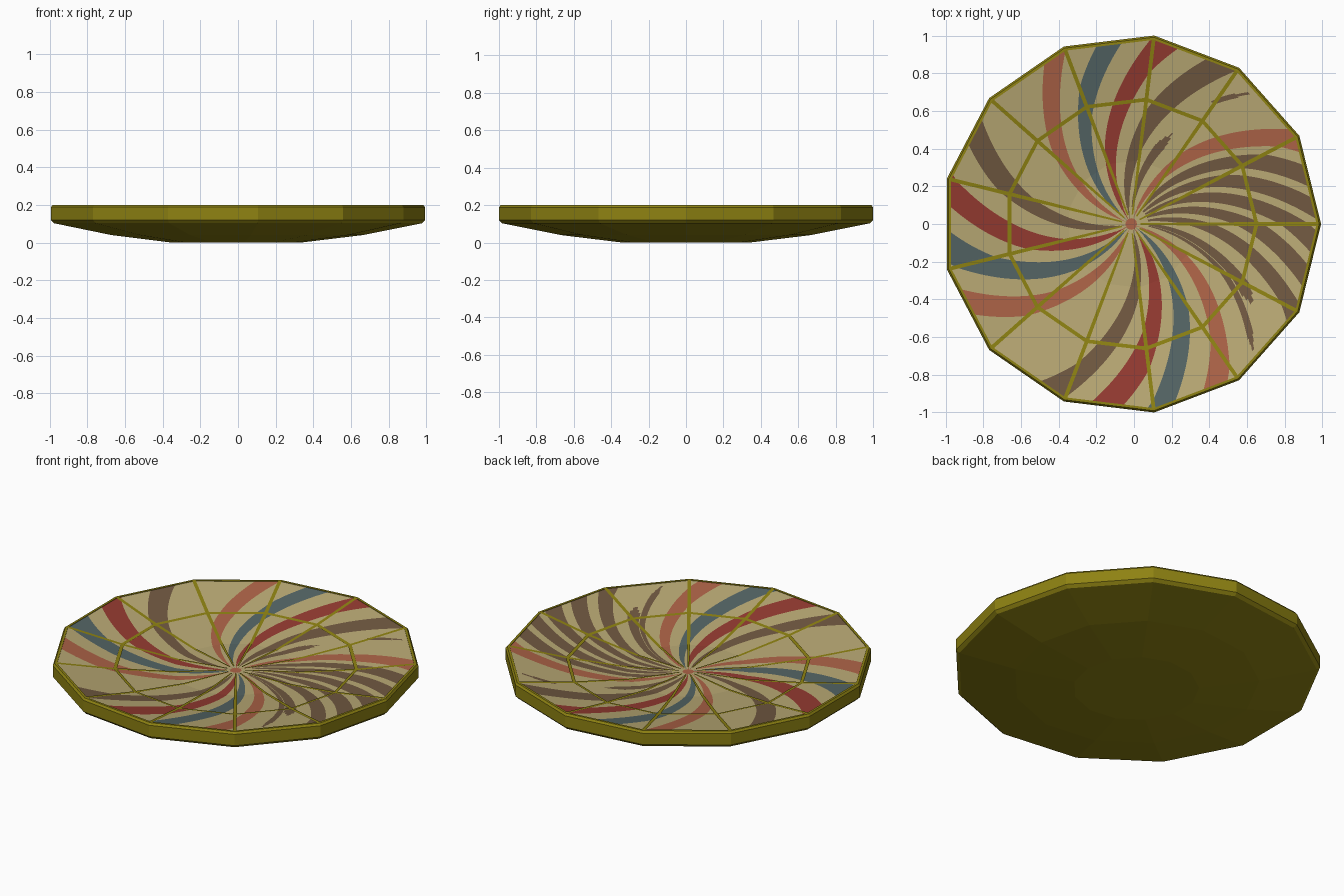
import bpy, bmesh, math

if "Cube" in bpy.data.objects:
    bpy.data.objects.remove(bpy.data.objects["Cube"])

N = 13                      # sides of the plate
CX = -0.0147                # pole position that centres the odd polygon
STEP = 2 * math.pi / N


def material(name, srgb):
    lin = [(c / 255 / 12.92) if c < 10 else ((c / 255 + 0.055) / 1.055) ** 2.4 for c in srgb]
    m = bpy.data.materials.new(name)
    m.diffuse_color = (*lin, 1)
    m.use_nodes = True
    m.node_tree.nodes["Principled BSDF"].inputs["Base Color"].default_value = m.diffuse_color
    return m


OLIVE = material("olive", (142, 130, 18))
PAINTS = [material("tan", (186, 170, 117)), material("brown", (113, 89, 65)),
          material("dark_red", (149, 59, 49)), material("slate_blue", (84, 101, 101)),
          material("salmon", (173, 99, 71))]
TAN, BROWN, RED, BLUE, SALMON = range(5)


def make_object(name, bm, mats):
    bmesh.ops.recalc_face_normals(bm, faces=bm.faces)
    me = bpy.data.meshes.new(name)
    bm.to_mesh(me)
    bm.free()
    for m in mats:
        me.materials.append(m)
    ob = bpy.data.objects.new(name, me)
    ob.location.x = CX
    bpy.context.collection.objects.link(ob)
    return ob


def polar(r, a, z):
    return (r * math.cos(a), r * math.sin(a), z)


# Outer shell: underside and rim, turned in 13 flat sides
profile = [(0.345, 0), (0.675, 0.04), (0.99, 0.103), (1.0074, 0.12),
           (1.0074, 0.188), (0.998, 0.2), (0.984, 0.2), (0.984, 0.19)]
bm = bmesh.new()
rings = [[bm.verts.new(polar(r, i * STEP, z)) for i in range(N)] for r, z in profile]
bm.faces.new(rings[0][::-1])
for lo, hi in zip(rings, rings[1:]):
    for i in range(N):
        j = (i + 1) % N
        bm.faces.new((lo[i], lo[j], hi[j], hi[i]))
make_object("plate_shell", bm, [OLIVE])

# Dish height by corner radius
DISH = [(0, 0.105), (0.34, 0.11), (0.66, 0.145), (0.985, 0.197)]


def dish_z(t):
    for (a, za), (b, zb) in zip(DISH, DISH[1:]):
        if t <= b:
            return za + (zb - za) * (t - a) / (b - a)
    return DISH[-1][1]


def corner_scale(a):
    """Distance to the polygon side at angle a, for a corner radius of 1."""
    return math.cos(STEP / 2) / math.cos(a % STEP - STEP / 2)


# Swirl stripes: angle at the rim, half width, colour, inner and outer limits
STRIPES = [
    (79, 4.7, RED, 0, 1), (96.5, 4.2, BLUE, 0, 1), (114, 3.8, SALMON, 0, 1),
    (149, 4.3, BROWN, 0, 1), (169, 5, RED, 0, 1), (187, 4.8, BLUE, 0, 1),
    (205, 4.5, SALMON, 0, 1), (244, 4.3, BROWN, 0, 1), (262, 4.8, RED, 0, 1),
    (279, 4.5, BLUE, 0, 1), (297, 4.2, SALMON, 0, 1),
    (312, 1.6, BROWN, 0.1, 0.95), (317, 3.2, BROWN, 0.1, 0.78),
    (331, 3.4, BROWN, 0.1, 1), (343, 3.4, BROWN, 0.1, 1), (354, 3.4, BROWN, 0.1, 1),
    (4.5, 3.4, BROWN, 0.1, 1), (15, 3.6, BROWN, 0.1, 1),
    (26.5, 4.2, SALMON, 0, 1), (45, 3.5, BROWN, 0.08, 0.53),
    (46, 1.2, BROWN, 0.78, 0.95), (60, 5, BROWN, 0, 1),
]


def stripe_at(deg, t):
    if t < 0.035:
        return SALMON
    for c, w, col, t0, t1 in STRIPES:
        d = abs((deg - c + 180) % 360 - 180)
        if t0 <= t <= t1 and d < w * min(1, t / 0.12, 0.2 + (t1 - t) * 10 if t1 < 1 else 1):
            return col
    return TAN


# Painted dish: fine polar mesh sheared along the swirl
NA, NT = 720, 33
levels = [0.33 * k / 11 + 0.01 * min(1, k / 11) for k in range(1, 12)]
levels += [0.34 + 0.32 * k / 11 for k in range(1, 12)]
levels += [0.66 + 0.325 * k / 11 for k in range(1, 12)]
bm = bmesh.new()
rows = []
for t in levels:
    row = []
    for i in range(NA):
        a = 2 * math.pi * i / NA + math.radians(45 * (1 - t))
        row.append(bm.verts.new(polar(t * corner_scale(a), a, dish_z(t))))
    rows.append(row)
pole = bm.verts.new((0, 0, dish_z(0)))
for i in range(NA):
    j = (i + 1) % NA
    deg = (i + 0.5) * 360 / NA
    bm.faces.new((pole, rows[0][i], rows[0][j])).material_index = SALMON
    for k in range(len(rows) - 1):
        f = bm.faces.new((rows[k][i], rows[k + 1][i], rows[k + 1][j], rows[k][j]))
        f.material_index = stripe_at(deg, (levels[k] + levels[k + 1]) / 2)
make_object("painted_dish", bm, PAINTS)

# Thin spokes running from the middle to each corner
LIFT = 0.004
bm = bmesh.new()
for i in range(N):
    a = i * STEP
    prev = None
    for r, half in ((0.05, 0.004), (0.34, 0.008), (0.66, 0.01), (0.985, 0.01)):
        pair = []
        for s in (-1, 1):
            x, y, z = polar(r, a, dish_z(r) + LIFT)
            pair.append(bm.verts.new((x - s * half * math.sin(a), y + s * half * math.cos(a), z)))
        if prev:
            bm.faces.new((prev[0], pair[0], pair[1], prev[1]))
        prev = pair
make_object("spokes", bm, [OLIVE])

# Thin 13-sided ring joining the spokes
bm = bmesh.new()
inner, outer = [[bm.verts.new(polar(r, i * STEP, dish_z(r) + LIFT)) for i in range(N)]
                for r in (0.655, 0.675)]
for i in range(N):
    j = (i + 1) % N
    bm.faces.new((inner[i], outer[i], outer[j], inner[j]))
make_object("middle_ring", bm, [OLIVE])
